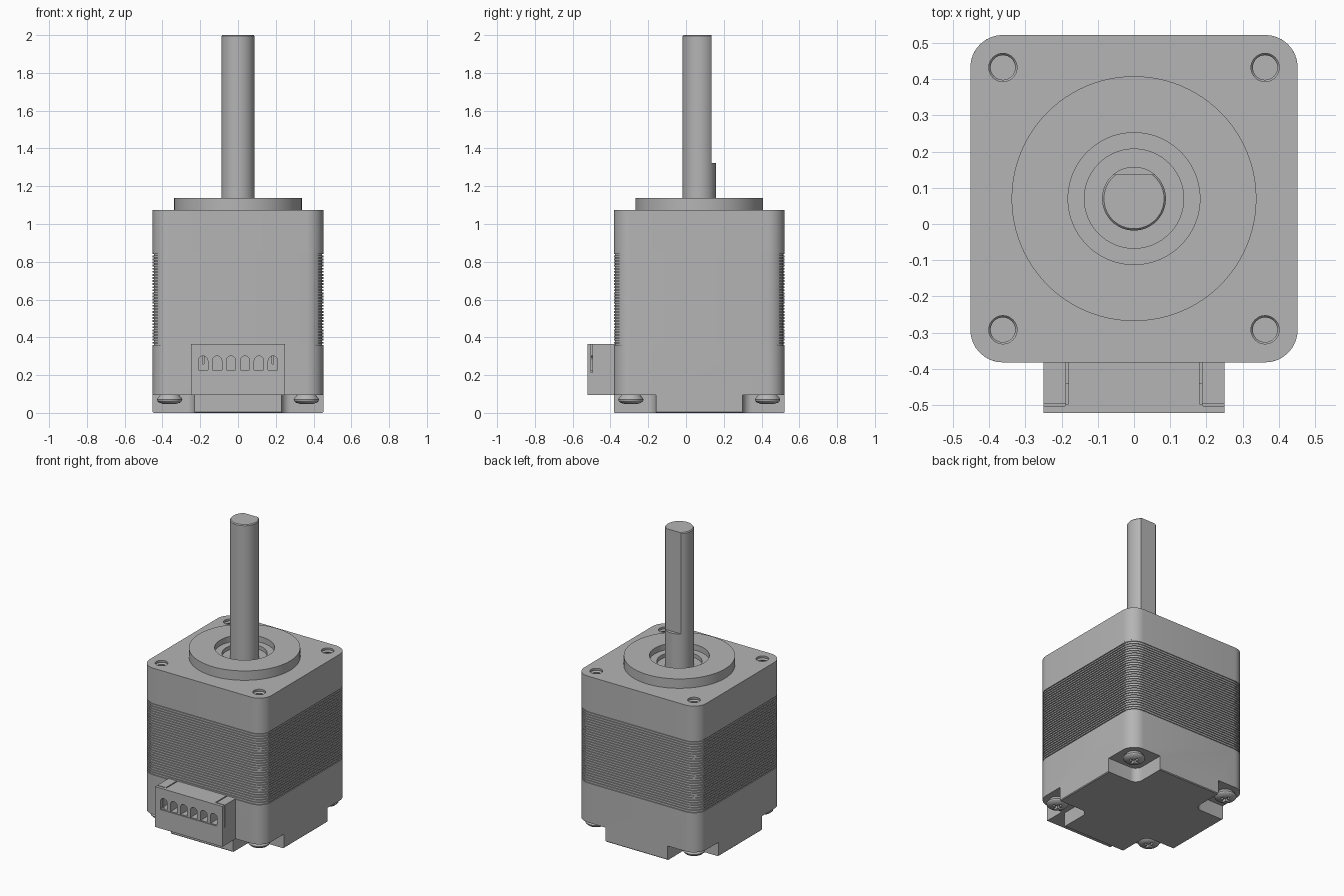
import bpy, bmesh, math
from math import pi, sin, cos
from mathutils import Matrix, Vector

cube = bpy.data.objects.get("Cube")
if cube:
    bpy.data.objects.remove(cube)

CY = 0.07          # motor axis in y
HALF = 0.452       # half width of the body
BOLT = 0.362       # bolt offset from the axis
CORNERS = [(sx, sy) for sx in (-1, 1) for sy in (-1, 1)]

grey = bpy.data.materials.new("plain grey")
grey.use_nodes = True
grey.diffuse_color = (0.46, 0.46, 0.46, 1)
grey.node_tree.nodes["Principled BSDF"].inputs["Base Color"].default_value = grey.diffuse_color


def make(name, bm):
    bmesh.ops.recalc_face_normals(bm, faces=bm.faces)
    mesh = bpy.data.meshes.new(name)
    bm.to_mesh(mesh)
    bm.free()
    mesh.materials.append(grey)
    ob = bpy.data.objects.new(name, mesh)
    bpy.context.collection.objects.link(ob)
    return ob


def loft(name, rings):
    """Skin a list of closed rings and cap both ends."""
    bm = bmesh.new()
    loops = [[bm.verts.new(p) for p in ring] for ring in rings]
    for a, b in zip(loops, loops[1:]):
        for i in range(len(a)):
            j = (i + 1) % len(a)
            bm.faces.new((a[i], a[j], b[j], b[i]))
    bm.faces.new(loops[0])
    bm.faces.new(loops[-1])
    return make(name, bm)


def square_ring(half, radius, z, cx=0, cy=CY, steps=8):
    ring = []
    for q in range(4):
        mid = pi / 4 + q * pi / 2
        c = (half - radius) * math.sqrt(2)
        for k in range(steps + 1):
            a = q * pi / 2 + k / steps * pi / 2
            ring.append((cx + c * cos(mid) + radius * cos(a),
                         cy + c * sin(mid) + radius * sin(a), z))
    return ring


def lathe(name, profile, cx=0, cy=CY, n=64):
    return loft(name, [[(cx + r * cos(2 * pi * i / n), cy + r * sin(2 * pi * i / n), z)
                        for i in range(n)] for r, z in profile])


def box(name, lo, hi):
    bm = bmesh.new()
    lo, hi = Vector(lo), Vector(hi)
    bmesh.ops.create_cube(bm, size=1, matrix=Matrix.Translation((lo + hi) / 2)
                          @ Matrix.Diagonal((*(hi - lo), 1)))
    return make(name, bm)


def cut(ob, cutters):
    for c in cutters:
        mod = ob.modifiers.new("cut", "BOOLEAN")
        mod.operation, mod.solver, mod.object = "DIFFERENCE", "EXACT", c
        bpy.context.view_layer.objects.active = ob
        bpy.ops.object.modifier_apply(modifier=mod.name)
        bpy.data.objects.remove(c)


# Bottom housing with a rounded notch at each corner
bottom = loft("bottom_housing", [square_ring(HALF - 0.005, 0.085, 0), square_ring(HALF, 0.09, 0.005),
                                 square_ring(HALF, 0.09, 0.36)])
cut(bottom, [loft("notch_cutter", [square_ring(0.2, 0.05, z, sx * 0.43, CY + sy * 0.43)
                                   for z in (-0.1, 0.095)]) for sx, sy in CORNERS])

# Grooved stack of thin plates
PLATES = 30
step = 0.49 / PLATES
rings = []
for i in range(PLATES):
    z = 0.36 + i * step
    for inset, dz in ((0.006, 0), (0.006, 0.4), (0, 0.4), (0, 1)):
        rings.append(square_ring(HALF - inset, 0.09 - inset, z + dz * step, steps=6))
loft("plate_stack", rings)

# Top housing with threaded bolt holes and a central bore
top = loft("top_housing", [square_ring(HALF, 0.09, z) for z in (0.85, 1.075)])
thread = [(0.034, 0.93)]
for i in range(6):
    z = 0.95 + i * 0.02
    thread += [(0.034, z), (0.041, z + 0.01)]
thread += [(0.039, 1.065), (0.039, 1.1)]
cut(top, [lathe("hole_cutter", thread, sx * BOLT, CY + sy * BOLT, 32) for sx, sy in CORNERS])
cut(top, [lathe("bore_cutter", [(0.16, 0.98), (0.16, 1.2)])])

# Raised pilot ring with stepped bearing recess
lathe("pilot_ring", [(0.338, 1.075), (0.338, 1.138), (0.182, 1.138), (0.182, 1.1),
                     (0.137, 1.1), (0.137, 1.02), (0.02, 1.02)], n=96)

# Shaft with a long flat on its back
shaft = lathe("shaft", [(0.088, 1.0), (0.088, 1.994), (0.083, 2.0)])
cut(shaft, [box("flat_cutter", (-0.2, 0.136, 1.322), (0.2, 0.3, 2.1))])

# Pan head screws with cross recesses
for sx, sy in CORNERS:
    x, y = sx * BOLT, CY + sy * BOLT
    head = lathe("corner_screw", [(0.012, 0.046), (0.036, 0.048), (0.055, 0.054), (0.065, 0.063),
                                  (0.067, 0.07), (0.062, 0.08), (0.048, 0.097)], x, y, 40)
    cut(head, [box("cross_cutter", (x - a, y - b, 0), (x + a, y + b, 0.068))
               for a, b in ((0.035, 0.008), (0.008, 0.035))])

# Connector block on the front
plug = box("connector", (-0.25, -0.522, 0.095), (0.25, -0.375, 0.365))
cutters = []
for i in range(6):
    # Arched contact slot
    x = (i - 2.5) * 0.074
    outline = [(x - 0.025, 0.227), (x + 0.025, 0.227)]
    outline += [(x + 0.025 * cos(k * pi / 10), 0.276 + 0.025 * sin(k * pi / 10)) for k in range(11)]
    cutters.append(loft("slot_cutter", [[(px, y, pz) for px, pz in outline] for y in (-0.6, -0.44)]))
for s in (-1, 1):
    # Narrow grooves in the top and on each end
    xs = sorted((s * 0.181, s * 0.188))
    cutters.append(box("rail_cutter", (xs[0], -0.497, 0.26), (xs[1], -0.3, 0.4)))
    xs = sorted((s * 0.19, s * 0.3))
    cutters.append(box("end_cutter", (xs[0], -0.502, 0.215), (xs[1], -0.496, 0.4)))
# Shallow seam under the slots
cutters.append(box("seam_cutter", (-0.21, -0.6, 0.222), (0.21, -0.517, 0.227)))
cut(plug, cutters)

# Smooth shading with crisp edges
for ob in bpy.context.scene.objects:
    if ob.type == "MESH":
        ob.data.shade_smooth()
        ob.data.set_sharp_from_angle(angle=math.radians(30))
